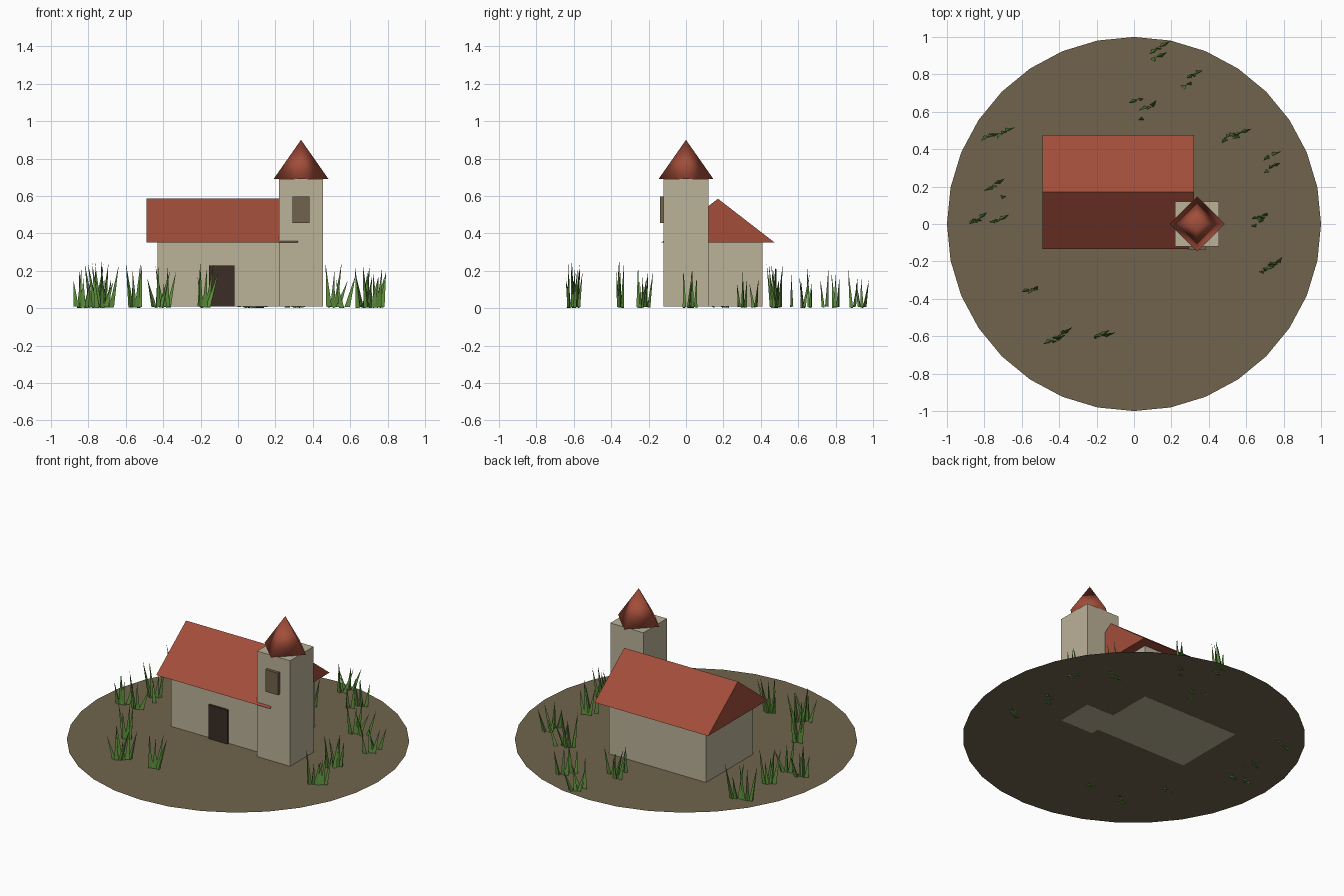
import bpy
import bmesh
import math
import random
from mathutils import Vector

random.seed(4)

cube = bpy.data.objects.get("Cube")
if cube:
    bpy.data.objects.remove(cube, do_unlink=True)


def material(name, r, g, b):
    mat = bpy.data.materials.new(name)
    mat.use_nodes = True
    mat.diffuse_color = (r, g, b, 1)
    bsdf = mat.node_tree.nodes["Principled BSDF"]
    bsdf.inputs["Base Color"].default_value = (r, g, b, 1)
    bsdf.inputs["Roughness"].default_value = 0.9
    return mat


plaster = material("plaster", 0.50, 0.445, 0.315)
tile = material("red tile", 0.36, 0.075, 0.042)
earth = material("brown earth", 0.165, 0.127, 0.073)
dark_wood = material("dark wood", 0.045, 0.026, 0.019)
grass_green = material("grass green", 0.11, 0.27, 0.045)

GROUND = 0.01


def finish(name, bm, mat, smooth=False):
    bmesh.ops.recalc_face_normals(bm, faces=bm.faces)
    for face in bm.faces:
        face.smooth = smooth
    mesh = bpy.data.meshes.new(name)
    bm.to_mesh(mesh)
    bm.free()
    mesh.materials.append(mat)
    obj = bpy.data.objects.new(name, mesh)
    bpy.context.collection.objects.link(obj)
    return obj


def box(name, low, high, mat):
    low, high = Vector(low), Vector(high)
    bm = bmesh.new()
    bmesh.ops.create_cube(bm, size=1)
    for v in bm.verts:
        v.co = (low + high) / 2 + v.co * (high - low)
    return finish(name, bm, mat)


def gable_roof(name, x0, x1, profile, mat):
    # extrude a triangular (y, z) profile along x
    bm = bmesh.new()
    face = bm.faces.new([bm.verts.new((x0, y, z)) for y, z in profile])
    out = bmesh.ops.extrude_face_region(bm, geom=[face], use_keep_orig=True)
    moved = [g for g in out["geom"] if isinstance(g, bmesh.types.BMVert)]
    bmesh.ops.translate(bm, verts=moved, vec=(x1 - x0, 0, 0))
    return finish(name, bm, mat)


# Round patch of ground
bm = bmesh.new()
bmesh.ops.create_circle(bm, cap_ends=True, segments=32, radius=1)
bmesh.ops.translate(bm, verts=bm.verts, vec=(0, 0, GROUND))
ground = finish("ground", bm, earth)
if ground.data.polygons[0].normal.z < 0:
    ground.data.flip_normals()

# Hall with its pitched roof and door
base = GROUND - 0.001
box("hall_walls", (-0.43, -0.066, base), (0.26, 0.41, 0.35), plaster)
gable_roof("hall_roof", -0.49, 0.32,
           [(-0.133, 0.35), (0.475, 0.35), (0.171, 0.585)], tile)
box("door", (-0.155, -0.08, GROUND), (-0.02, -0.05, 0.228), dark_wood)

# Tower with window and pointed four-sided roof
box("tower_walls", (0.22, -0.12, base), (0.455, 0.12, 0.69), plaster)
box("tower_window", (0.292, -0.138, 0.455), (0.382, -0.11, 0.597), earth)
bm = bmesh.new()
bmesh.ops.create_cone(bm, cap_ends=True, segments=4, radius1=0.147,
                      radius2=0, depth=0.21)
bmesh.ops.remove_doubles(bm, verts=bm.verts, dist=0.0001)
corner = next(v for v in bm.verts if v.co.z < 0)
turn = -math.atan2(corner.co.y, corner.co.x)
for v in bm.verts:
    x, y = v.co.x, v.co.y
    v.co = (0.337 + x * math.cos(turn) - y * math.sin(turn),
            x * math.sin(turn) + y * math.cos(turn), v.co.z + 0.795)
finish("tower_roof", bm, tile, smooth=True)


# Grass: fans of slim three-sided blades
def blade(bm, x, y, lean, height):
    start = random.uniform(0, math.tau)
    ring = []
    for i in range(3):
        a = start + i * math.tau / 3
        ring.append(bm.verts.new((x + 0.017 * math.cos(a),
                                  y + 0.011 * math.sin(a),
                                  random.uniform(0, GROUND))))
    tip = bm.verts.new((x + lean.x, y + lean.y, height))
    bm.faces.new(ring)
    for i in range(3):
        bm.faces.new((ring[i], ring[(i + 1) % 3], tip))


# x, y and number of blades of each tuft
tufts = [
    (0.13, 0.94, 3), (0.12, 0.89, 2), (0.32, 0.80, 3), (0.28, 0.75, 2),
    (0.02, 0.66, 2), (0.08, 0.63, 3), (0.04, 0.57, 1), (0.57, 0.48, 2),
    (0.51, 0.47, 4), (0.73, 0.36, 2), (0.73, 0.30, 3), (0.68, 0.04, 3),
    (0.66, 0, 2), (0.71, -0.24, 4), (0.75, -0.21, 3), (-0.55, -0.35, 4),
    (-0.39, -0.59, 4), (-0.43, -0.62, 3), (-0.18, -0.60, 5),
    (-0.77, 0.47, 3), (-0.70, 0.49, 3), (-0.74, 0.21, 4), (-0.70, 0.15, 1),
    (-0.84, 0.02, 5), (-0.73, 0.02, 3),
]
bm = bmesh.new()
for x, y, count in tufts:
    for i in range(count):
        t = (i + 0.5) / count - 0.5
        lean = Vector((0.07 * t + random.uniform(-0.015, 0.03),
                       0.04 * t + random.uniform(-0.01, 0.015)))
        blade(bm, x + 0.06 * t, y + 0.03 * t + random.uniform(-0.008, 0.008),
              lean, random.uniform(0.13, 0.25))
finish("grass", bm, grass_green)
